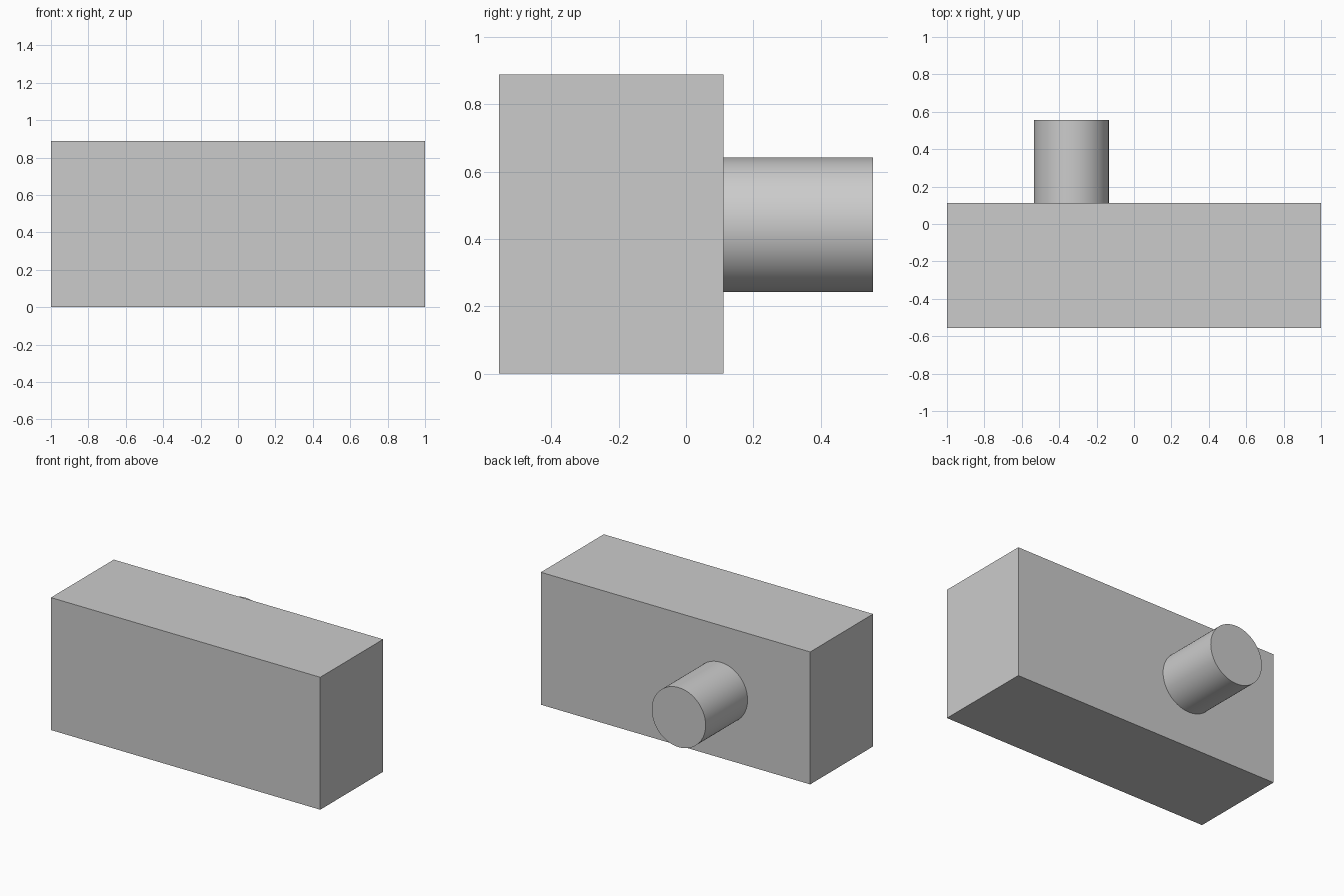
import bpy
import math

cube = bpy.data.objects.get("Cube")
if cube:
    bpy.data.objects.remove(cube, do_unlink=True)

# Single light grey material
GREY = (0.6, 0.6, 0.6, 1)
grey = bpy.data.materials.new("light_grey")
grey.use_nodes = True
grey.diffuse_color = GREY
grey.node_tree.nodes["Principled BSDF"].inputs["Base Color"].default_value = GREY

FRONT, JOIN, BACK = -0.556, 0.111, 0.556
HEIGHT = 0.889


def finish(name):
    ob = bpy.context.object
    ob.name = name
    ob.data.materials.append(grey)
    bpy.ops.object.transform_apply(location=True, rotation=True, scale=True)
    return ob


# Rectangular body
bpy.ops.mesh.primitive_cube_add(size=1, location=(0, (FRONT + JOIN) / 2, HEIGHT / 2))
bpy.context.object.scale = (2, JOIN - FRONT, HEIGHT)
finish("block_body")

# Round peg on the back face, right of centre
bpy.ops.mesh.primitive_cylinder_add(
    vertices=96, radius=0.2, depth=BACK - JOIN,
    location=(-0.335, (JOIN + BACK) / 2, 0.442), rotation=(math.pi / 2, 0, 0))
finish("back_peg")
bpy.ops.object.shade_smooth_by_angle(angle=math.radians(30))
